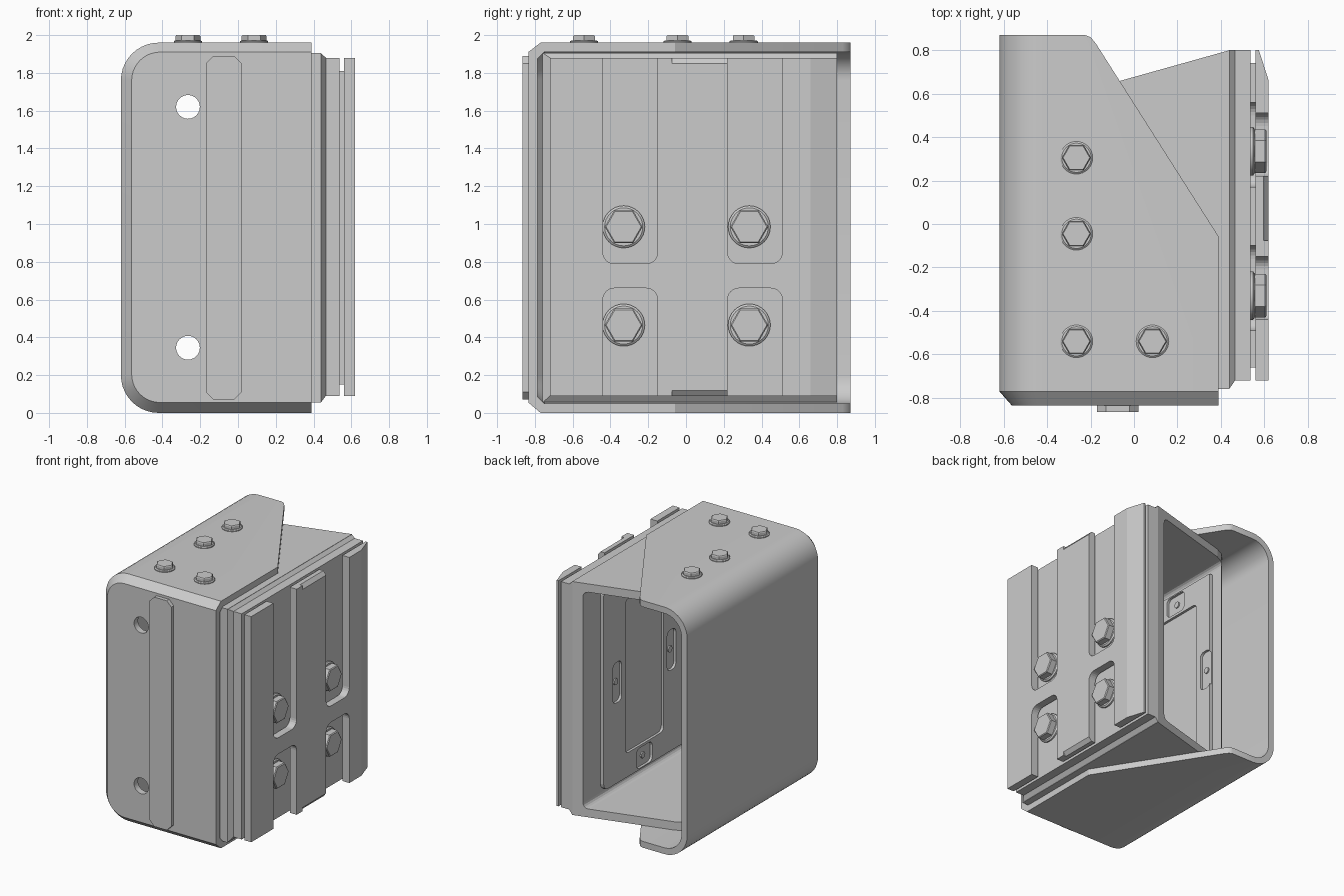
import bpy, bmesh, math

if "Cube" in bpy.data.objects:
    bpy.data.objects.remove(bpy.data.objects["Cube"])

AX = {'x': lambda p, t: (t, p[0], p[1]),
      'y': lambda p, t: (p[0], t, p[1]),
      'z': lambda p, t: (p[0], p[1], t)}


def loft(name, axis, *sections):
    """Solid through matching outlines: each section is (points, position)."""
    bm = bmesh.new()
    rings = [[bm.verts.new(AX[axis](p, t)) for p in pts] for pts, t in sections]
    n = len(rings[0])
    for a, b in zip(rings, rings[1:]):
        for i in range(n):
            bm.faces.new((a[i], a[(i + 1) % n], b[(i + 1) % n], b[i]))
    bm.faces.new(rings[0])
    bm.faces.new(rings[-1])
    bmesh.ops.recalc_face_normals(bm, faces=bm.faces)
    me = bpy.data.meshes.new(name)
    bm.to_mesh(me)
    bm.free()
    ob = bpy.data.objects.new(name, me)
    bpy.context.collection.objects.link(ob)
    return ob


def prism(name, axis, pts, a, b):
    return loft(name, axis, (pts, a), (pts, b))


def rrect(a0, b0, a1, b1, r=(0, 0, 0, 0), n=8):
    """Rectangle outline with corner radii (low-low, high-low, high-high, low-high)."""
    if not isinstance(r, tuple):
        r = (r,) * 4
    pts = []
    for k, (ca, cb, sa, sb) in enumerate([(a0, b0, 1, 1), (a1, b0, -1, 1),
                                          (a1, b1, -1, -1), (a0, b1, 1, -1)]):
        if r[k] == 0:
            pts.append((ca, cb))
            continue
        for i in range(n + 1):
            t = math.pi * (1 + k / 2) + math.pi / 2 * i / n
            pts.append((ca + sa * r[k] + r[k] * math.cos(t),
                        cb + sb * r[k] + r[k] * math.sin(t)))
    return pts


def circle(a, b, r, n):
    return [(a + r * math.cos(2 * math.pi * i / n), b + r * math.sin(2 * math.pi * i / n))
            for i in range(n)]


def cut(ob, *cutters):
    for c in cutters:
        m = ob.modifiers.new("cut", 'BOOLEAN')
        m.operation, m.object, m.solver = 'DIFFERENCE', c, 'EXACT'
    dg = bpy.context.evaluated_depsgraph_get()
    me = bpy.data.meshes.new_from_object(ob.evaluated_get(dg))
    ob.modifiers.clear()
    ob.data = me
    for c in cutters:
        bpy.data.objects.remove(c)


def smooth(ob):
    bpy.ops.object.select_all(action='DESELECT')
    ob.select_set(True)
    bpy.context.view_layer.objects.active = ob
    bpy.ops.object.shade_smooth_by_angle(angle=math.radians(30))


def bolt(name, axis, a, b, base, rw, tw, rh, h0, h1):
    smooth(loft(name + "_washer", axis, (circle(a, b, rw, 32), base),
                (circle(a, b, rw, 32), base + tw * .6),
                (circle(a, b, rw * .9, 32), base + tw)))
    hexa = circle(a, b, rh, 6)
    loft(name + "_head", axis, (hexa, h0), (hexa, h1 - .006),
         (circle(a, b, rh * .93, 6), h1))


# outer cover: rounded C section, chamfered closed front, diagonal rear cut
shell = loft("cover_shell", 'y',
             (rrect(-.62, 0, .39, 1.96, (.2, 0, 0, .2), 10), .87),
             (rrect(-.62, 0, .39, 1.96, (.2, 0, 0, .2), 10), -.77),
             (rrect(-.563, .055, .39, 1.91, (.15, 0, 0, .15), 10), -.835))
hollow = loft("hollow", 'y',
              (rrect(-.57, .05, .7, 1.91, (.15, 0, 0, .15), 10), 1),
              (rrect(-.57, .05, .7, 1.91, (.15, 0, 0, .15), 10), -.75),
              (rrect(-.535, .085, .7, 1.875, (.115, 0, 0, .115), 10), -.785))
diagonal = prism("diagonal", 'z', [(-.23, .872), (-.2, .86), (-.175, .83), (.391, -.06),
                                   (.7, -.06), (.7, 1), (-.23, 1)], -.5, 2.5)
holes = [prism("hole", 'y', circle(-.265, z, .063, 24), -1, -.7) for z in (.345, 1.62)]
cut(shell, hollow, diagonal, *holes)
smooth(shell)

# raised strip on the front
c = .04
prism("front_strip", 'y', [(-.17 + c, .07), (.02 - c, .07), (.02, .07 + c), (.02, 1.89 - c),
                           (.02 - c, 1.89), (-.17 + c, 1.89), (-.17, 1.89 - c),
                           (-.17, .07 + c)], -.865, -.83)

# inner tube frame with slanted rear edge
frame = prism("inner_frame", 'z', [(-.45, -.76), (.44, -.76), (.44, .80), (-.31, .59),
                                   (-.38, .555), (-.43, .5), (-.45, .43)], .054, 1.906)
cut(frame, prism("cavity", 'y', rrect(-.39, .12, .36, 1.84, .04, 4), -2, 2))

# recessed panels on both inner side walls
for side, x0, x1, deep in (("right", .33, .365, .35), ("left", -.36, -.395, -.38)):
    panel = prism(side + "_inner_panel", 'x', rrect(-.48, .18, .56, 1.78, .05, 3), x0, x1)
    if side == "left":
        cut(panel, prism("trim", 'x', rrect(.44, 0, 1, 2), -1, 0))
    out = x0 - (x1 - x0)
    cy, cz = .05, .98
    pads = [(-.24, -.61, .24, .61)]
    for s in (-1, 1):
        pads.append((s * .34 - .055, -.16, s * .34 + .055, .16))
        pads.append((-.1, s * .71 - .08, .1, s * .71 + .08))
    for k, (a, b, d, e) in enumerate(pads):
        cut(panel, prism("recess", 'x', rrect(cy + a, cz + b, cy + d, cz + e, .04, 4), out, deep))
        if k:
            prism(side + "_panel_screw", 'x',
                  circle(cy + (a + d) / 2, cz + (b + e) / 2, .025, 12), deep, (deep + x0) / 2)

# mounting plate, chamfered onto the frame
loft("mount_plate", 'x', (rrect(-.76, .054, .80, 1.906), .438),
     (rrect(-.72, .09, .80, 1.88), .465), (rrect(-.72, .09, .80, 1.88), .537))

# spacer layer and slotted rail plate
SLOTS = ((-.44, -.15), (.22, .51))


def slot_cutters(grow):
    out = []
    for a, b in SLOTS:
        out.append(prism("slot", 'x', rrect(a - grow, .79 - grow, b + grow, 2.5,
                                            (.06, .06, 0, 0), 6), .5, .7))
        out.append(prism("slot", 'x', rrect(a - grow, -.5, b + grow, .66 + grow,
                                            (0, 0, .06, .06), 6), .5, .7))
    return out


spacer = prism("spacer_layer", 'x', rrect(-.66, .15, .74, 1.81), .536, .561)
cut(spacer, *slot_cutters(.05))
rail = prism("slotted_rail_plate", 'z', [(.56, -.72), (.62, -.72), (.62, .66),
                                         (.575, .80), (.56, .80)], .09, 1.88)
cut(rail, *slot_cutters(0),
    prism("bevel_top", 'y', [(.595, 1.881), (.621, 1.849), (.7, 1.849), (.7, 1.95), (.595, 1.95)], -.075, .3),
    prism("bevel_low", 'y', [(.595, .089), (.621, .121), (.7, .121), (.7, 0), (.595, 0)], -.075, .3))

# bolts in the slots and on top
for i, y in enumerate((-.33, .335)):
    for j, z in enumerate((.465, .985)):
        bolt(f"rail_bolt_{i}{j}", 'x', y, z, .536, .112, .02, .1, .55, .61)
for i, (x, y) in enumerate(((-.265, .305), (-.265, -.045), (-.265, -.54), (.085, -.54))):
    bolt(f"top_bolt_{i}", 'z', x, y, 1.958, .075, .014, .066, 1.965, 2.0)
